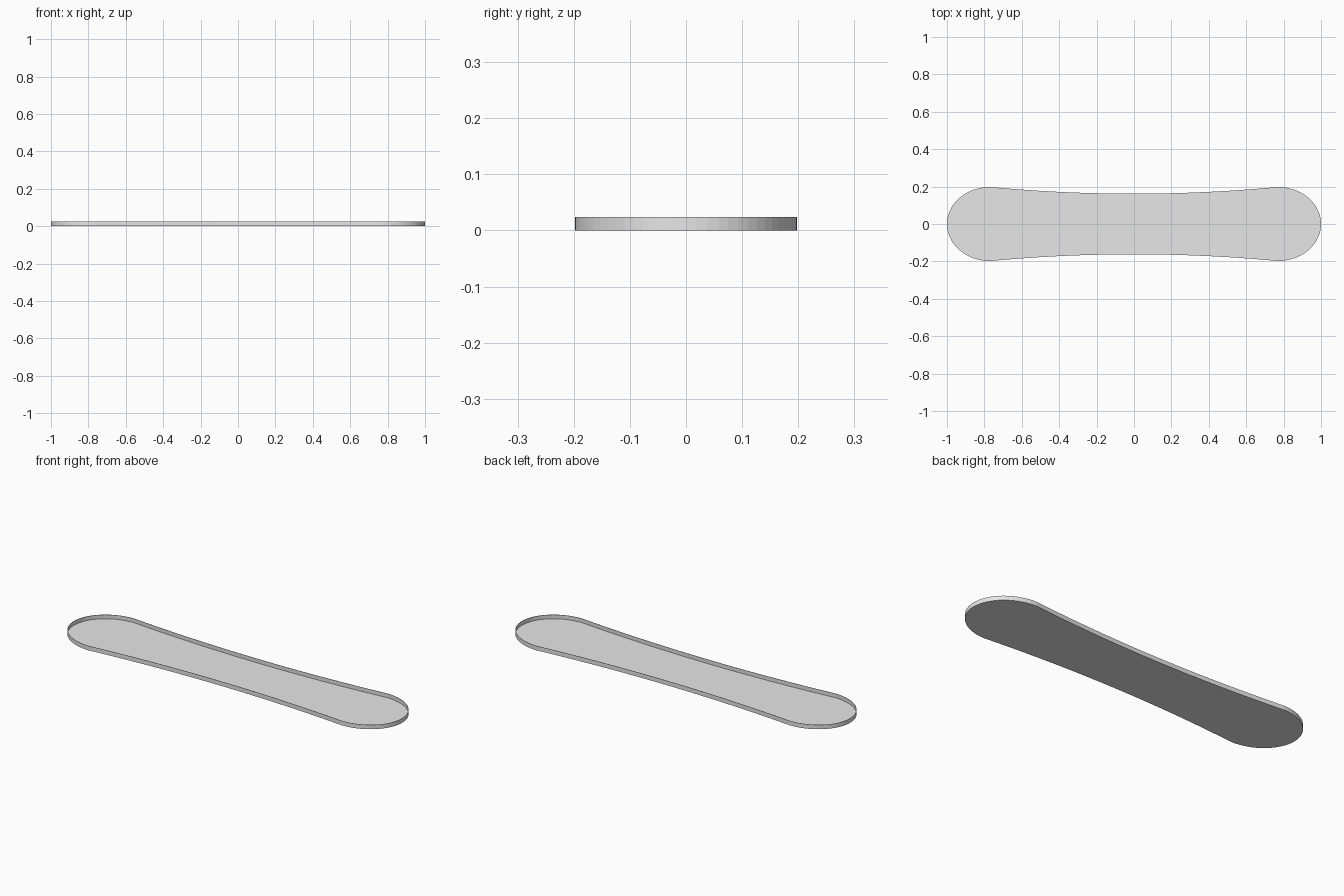
import bpy
import bmesh
import math

cube = bpy.data.objects.get("Cube")
if cube:
    bpy.data.objects.remove(cube, do_unlink=True)

HEIGHT = 0.024
WAIST, WIDE = 0.162, 0.198   # half widths at the middle and near the ends
END_X = 0.77                 # where the rounded ends begin
END_STEPS, SIDE_STEPS = 16, 24

grey = bpy.data.materials.new("light_grey")
grey.use_nodes = True
grey.diffuse_color = (0.8, 0.8, 0.8, 1)
grey.node_tree.nodes["Principled BSDF"].inputs["Base Color"].default_value = (0.8, 0.8, 0.8, 1)


def stations():
    """Pairs of x and half width along the board, without the two tips."""
    end = []
    for i in range(1, END_STEPS):
        a = math.pi / 2 * i / END_STEPS
        end.append((END_X + (1 - END_X) * math.cos(a), WIDE * math.sin(a)))
    side = []
    for i in range(SIDE_STEPS + 1):
        t = 2 * i / SIDE_STEPS - 1
        side.append((t * END_X, WAIST + (WIDE - WAIST) * t * t))
    return [(-x, w) for x, w in end] + side + end[::-1]


# Floor of the board, in strips from tip to tip
bm = bmesh.new()
rows = [(bm.verts.new((x, -w, 0)), bm.verts.new((x, w, 0))) for x, w in stations()]
for (a, b), (c, d) in zip(rows, rows[1:]):
    bm.faces.new((a, b, d, c))
first, last = rows[0], rows[-1]
bm.faces.new((bm.verts.new((-1, 0, 0)), first[1], first[0]))
bm.faces.new((bm.verts.new((1, 0, 0)), last[0], last[1]))

# Upright rim around the outline
border = [e for e in bm.edges if e.is_boundary]
rim = bmesh.ops.extrude_edge_only(bm, edges=border)["geom"]
rim_verts = [v for v in rim if isinstance(v, bmesh.types.BMVert)]
bmesh.ops.translate(bm, verts=rim_verts, vec=(0, 0, HEIGHT))
bmesh.ops.recalc_face_normals(bm, faces=bm.faces)

# Keep the floor facing down and the rim facing out
bm.normal_update()
if max(bm.faces, key=lambda f: abs(f.normal.z)).normal.z > 0:
    bmesh.ops.reverse_faces(bm, faces=bm.faces)

mesh = bpy.data.meshes.new("board_shell")
bm.to_mesh(mesh)
bm.free()
mesh.materials.append(grey)
board = bpy.data.objects.new("board_shell", mesh)
bpy.context.collection.objects.link(board)

# Thin sheet thickness, growing inward
sheet = board.modifiers.new("sheet_thickness", 'SOLIDIFY')
sheet.thickness = 0.002
sheet.offset = -1
